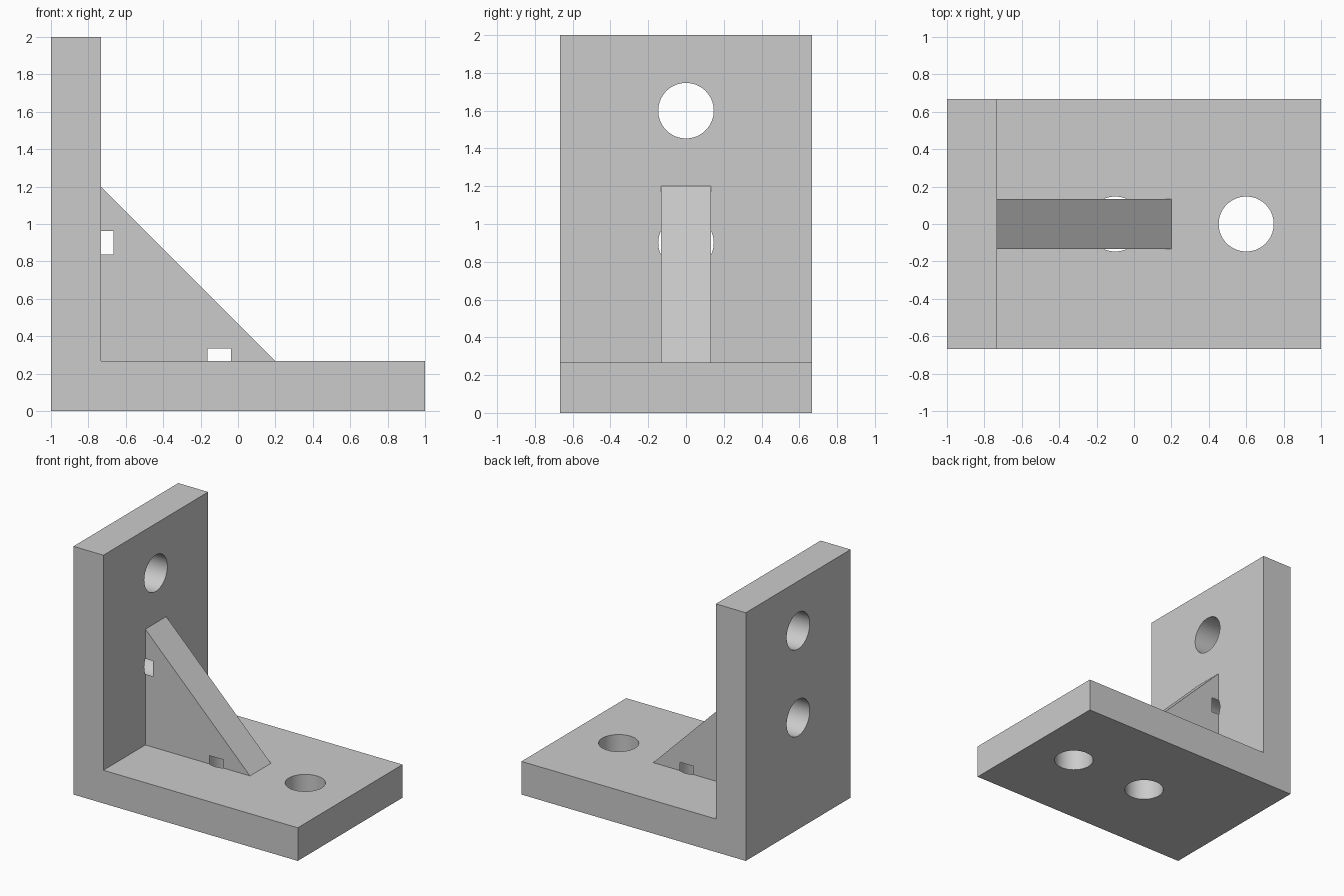
import bpy
import bmesh
import math
from mathutils import Matrix, Vector

if "Cube" in bpy.data.objects:
    bpy.data.objects.remove(bpy.data.objects["Cube"])

WALL = 0.267        # plate thickness
HALF_DEPTH = 0.667
RIB_HALF = 0.133
HOLE_RADIUS = 0.147
POCKET = 0.067      # how far the holes run on into the rib
INNER = -1 + WALL   # inner face of the upright plate

grey = bpy.data.materials.new("plain_grey")
grey.use_nodes = True
grey.diffuse_color = (0.6, 0.6, 0.6, 1)
grey.node_tree.nodes["Principled BSDF"].inputs["Base Color"].default_value = (0.6, 0.6, 0.6, 1)


def make_object(name, bm):
    bmesh.ops.recalc_face_normals(bm, faces=bm.faces[:])
    mesh = bpy.data.meshes.new(name)
    bm.to_mesh(mesh)
    bm.free()
    mesh.materials.append(grey)
    obj = bpy.data.objects.new(name, mesh)
    bpy.context.collection.objects.link(obj)
    return obj


def extrude_profile(name, points, half):
    """Extrude an xz outline symmetrically along y."""
    bm = bmesh.new()
    face = bm.faces.new([bm.verts.new((x, -half, z)) for x, z in points])
    result = bmesh.ops.extrude_face_region(bm, geom=[face])
    verts = [g for g in result["geom"] if isinstance(g, bmesh.types.BMVert)]
    bmesh.ops.translate(bm, verts=verts, vec=(0, 2 * half, 0))
    return make_object(name, bm)


def hole_cutter(name, start, end):
    start, end = Vector(start), Vector(end)
    axis = end - start
    place = Matrix.Translation((start + end) / 2) @ axis.to_track_quat("Z", "Y").to_matrix().to_4x4()
    bm = bmesh.new()
    bmesh.ops.create_cone(bm, cap_ends=True, segments=64, radius1=HOLE_RADIUS,
                          radius2=HOLE_RADIUS, depth=axis.length, matrix=place)
    cutter = make_object(name, bm)
    cutter.hide_render = True
    return cutter


def combine(target, tool, operation):
    mod = target.modifiers.new(tool.name, "BOOLEAN")
    mod.operation = operation
    mod.solver = "EXACT"
    mod.object = tool
    bpy.context.view_layer.objects.active = target
    bpy.ops.object.modifier_apply(modifier=mod.name)
    bpy.data.objects.remove(tool)


# L-shaped body
bracket = extrude_profile("angle_bracket", [
    (-1, 0), (1, 0), (1, WALL), (INNER, WALL), (INNER, 2), (-1, 2)], HALF_DEPTH)

# Triangular rib, sunk slightly into both plates
rib = extrude_profile("stiffening_rib", [
    (INNER, 1.2), (-0.8, 1.2), (-0.8, 0.2), (0.2, 0.2), (0.2, WALL)], RIB_HALF)
combine(bracket, rib, "UNION")

# Bolt holes, the inner pair leaving pockets in the rib
for z in (0.9, 1.6):
    combine(bracket, hole_cutter("upright_hole", (-1.1, 0, z), (INNER + POCKET, 0, z)), "DIFFERENCE")
for x in (-0.1, 0.6):
    combine(bracket, hole_cutter("base_hole", (x, 0, -0.1), (x, 0, WALL + POCKET)), "DIFFERENCE")

# Smooth hole walls with crisp edges
bpy.ops.object.select_all(action="DESELECT")
bracket.select_set(True)
bpy.context.view_layer.objects.active = bracket
bpy.ops.object.shade_smooth_by_angle(angle=math.radians(30))
